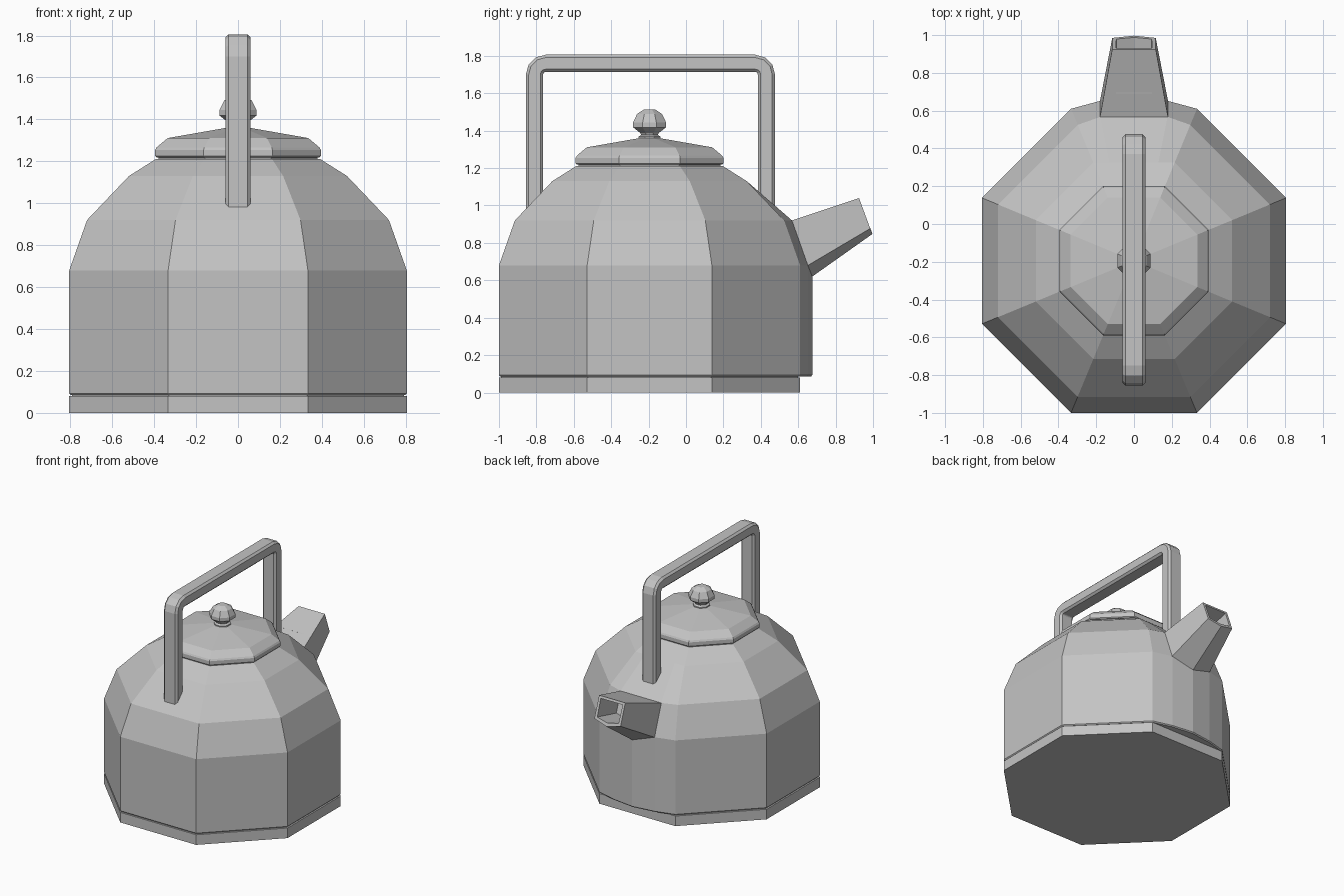
import bpy, bmesh, math
from mathutils import Vector

if "Cube" in bpy.data.objects:
    bpy.data.objects.remove(bpy.data.objects["Cube"])

# Single grey finish
grey = bpy.data.materials.new("grey_metal")
grey.use_nodes = True
GREY = (0.55, 0.55, 0.55, 1)
grey.diffuse_color = GREY
grey.node_tree.nodes["Principled BSDF"].inputs["Base Color"].default_value = GREY

CY = -0.195  # kettle axis in y
SIDE = math.tan(math.pi / 8)


def finish(name, bm):
    bmesh.ops.recalc_face_normals(bm, faces=bm.faces)
    mesh = bpy.data.meshes.new(name)
    bm.to_mesh(mesh)
    bm.free()
    mesh.materials.append(grey)
    obj = bpy.data.objects.new(name, mesh)
    bpy.context.collection.objects.link(obj)
    return obj


def loft(rings):
    """Skin closed rings of points and cap both ends; returns bmesh and end cap."""
    bm = bmesh.new()
    loops = [[bm.verts.new(p) for p in ring] for ring in rings]
    n = len(loops[0])
    for a, b in zip(loops, loops[1:]):
        for i in range(n):
            j = (i + 1) % n
            bm.faces.new((a[i], a[j], b[j], b[i]))
    bm.faces.new(loops[0])
    return bm, bm.faces.new(loops[-1])


def octagon(r, z):
    """Octagon with flat sides facing the axes, r = distance to a side."""
    R = r / math.cos(math.pi / 8)
    angles = [math.pi * (2 * i + 1) / 8 for i in range(8)]
    return [Vector((R * math.cos(a), CY + R * math.sin(a), z)) for a in angles]


def turned(name, profile):
    return finish(name, loft([octagon(r, z) for r, z in profile])[0])


# Base plate and seam
turned("base_plate", [(0.805, 0), (0.805, 0.08)])
turned("base_seam", [(0.793, 0.07), (0.793, 0.1)])


# Body: octagon whose back side swells out to meet the spout
def body_ring(r, z, edge, middle):
    pts = octagon(r, z)
    back = CY + r
    w = min(0.178, r * SIDE * 0.6)
    swell = [(w, edge), (0, middle), (-w, edge)]
    # the back side lies between the second and third corners
    return pts[:2] + [Vector((x, back + d, z)) for x, d in swell] + pts[2:]


body_levels = [
    (0.798, 0.085, 0.042, 0.065),
    (0.805, 0.093, 0.042, 0.065),
    (0.805, 0.68, 0.042, 0.065),
    (0.72, 0.92, 0.042, 0.042),
    (0.52, 1.13, 0, 0),
    (0.39, 1.212, 0, 0),
]
finish("body", loft([body_ring(*lv) for lv in body_levels])[0])

# Lid with its seam
turned("lid_seam", [(0.38, 1.2), (0.38, 1.23)])
turned("lid", [(0.388, 1.218), (0.395, 1.225), (0.395, 1.255), (0.388, 1.267),
               (0.335, 1.311), (0.055, 1.36)])

# Lid knob
turned("lid_knob", [(0.058, 1.35), (0.058, 1.368), (0.045, 1.378), (0.05, 1.388),
                    (0.088, 1.418), (0.088, 1.445), (0.066, 1.49), (0.03, 1.513)])


# Spout: five-sided tapered tube with a hollow mouth
def spout_ring(w, top, side, keel):
    half = [(w, *top), (w, *side)]
    left = [Vector(p) for p in half]
    right = [Vector((-x, y, z)) for x, y, z in reversed(half)]
    return left + [Vector((0, *keel))] + right


root = spout_ring(0.18, (0.567, 0.92), (0.652, 0.68), (0.675, 0.62))
mouth = spout_ring(0.115, (0.925, 1.04), (0.985, 0.877), (0.997, 0.848))
buried = [p + Vector((0, -0.06, -0.02)) for p in root]
bm, cap = loft([buried, root, mouth])
bmesh.ops.recalc_face_normals(bm, faces=bm.faces)
bmesh.ops.inset_individual(bm, faces=[cap], thickness=0.027)
bore = bmesh.ops.extrude_discrete_faces(bm, faces=[cap])["faces"][0]
bmesh.ops.translate(bm, verts=bore.verts, vec=Vector((0, -0.24, -0.06)))
finish("spout", bm)

# Handle: chamfered bar swept over a path with rounded corners
HY, REACH, TOP, BEND = -0.19, 0.62, 1.76, 0.06
corner = [(REACH - BEND + BEND * math.cos(a), TOP - BEND + BEND * math.sin(a), a)
          for a in (math.pi / 6 * i for i in range(4))]
path = [(REACH, 0.95, 0)] + corner
path += [(-y, z, math.pi - a) for y, z, a in reversed(path)]
W, T, C = 0.06, 0.046, 0.015
section = [(W, T - C), (W - C, T), (C - W, T), (-W, T - C),
           (-W, C - T), (C - W, -T), (W - C, -T), (W, C - T)]
rings = [[Vector((x, HY + y + n * math.cos(a), z + n * math.sin(a))) for x, n in section]
         for y, z, a in path]
finish("handle", loft(rings)[0])
